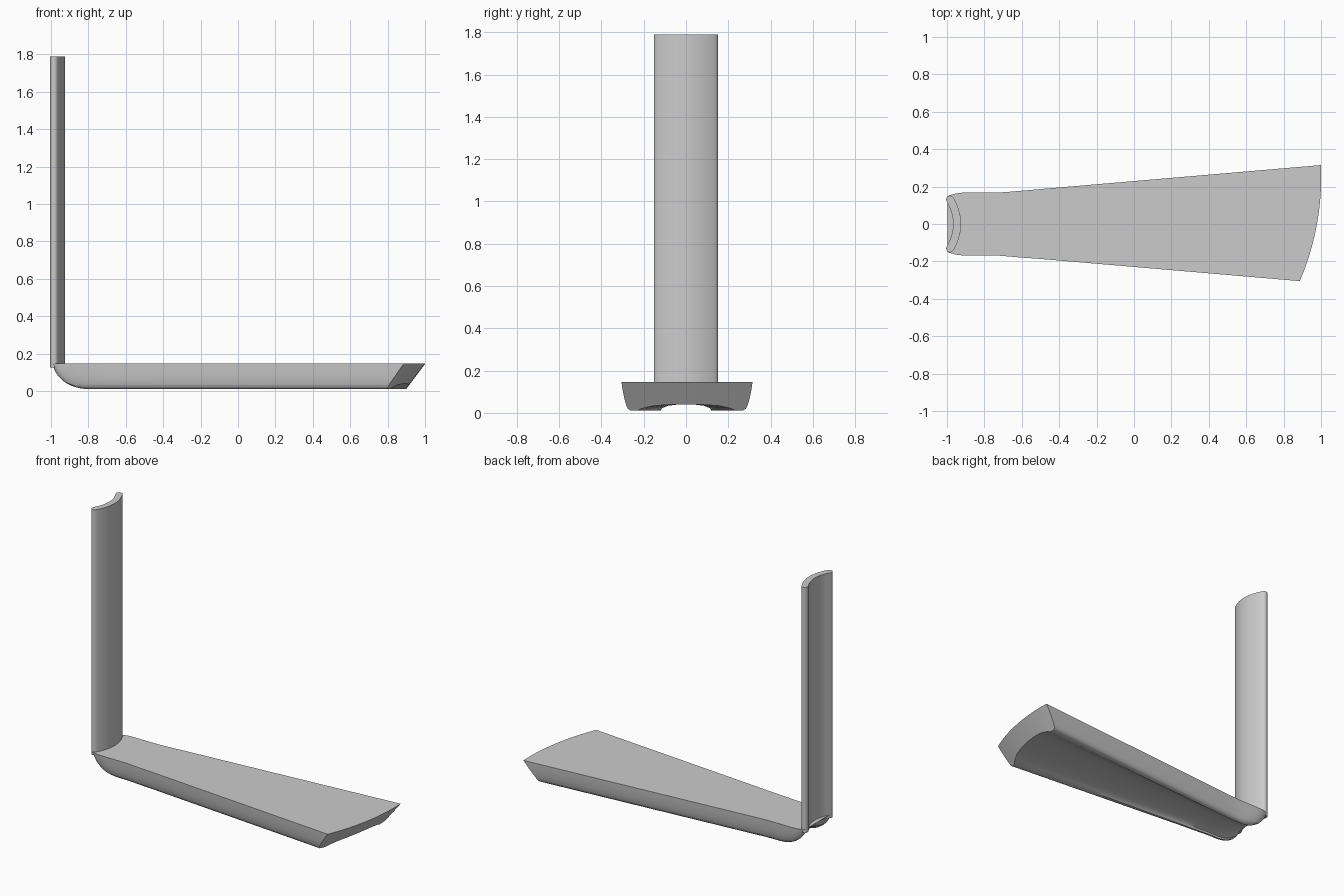
import bpy, bmesh, math

if "Cube" in bpy.data.objects:
    bpy.data.objects.remove(bpy.data.objects["Cube"])

TOP = 0.147


def make_object(name, rings):
    """Loft closed rings of points into a capped, smooth-shaded solid."""
    bm = bmesh.new()
    loops = [[bm.verts.new(p) for p in ring] for ring in rings]
    n = len(loops[0])
    for a, b in zip(loops, loops[1:]):
        for i in range(n):
            j = (i + 1) % n
            bm.faces.new((a[i], a[j], b[j], b[i]))
    caps = [bm.faces.new(loops[0][::-1]), bm.faces.new(loops[-1])]
    bmesh.ops.triangulate(bm, faces=caps)
    bmesh.ops.recalc_face_normals(bm, faces=bm.faces)
    mesh = bpy.data.meshes.new(name)
    bm.to_mesh(mesh)
    bm.free()
    obj = bpy.data.objects.new(name, mesh)
    bpy.context.collection.objects.link(obj)
    bpy.context.view_layer.objects.active = obj
    obj.select_set(True)
    bpy.ops.object.shade_smooth_by_angle(angle=math.radians(35))
    obj.select_set(False)


# Upright: crescent section with rounded tips, hollow side facing -x
def crescent(z):
    def offset(y, d):
        slope = -2 * 2.2 * y
        k = math.hypot(1, slope)
        return (-0.946 - 2.2 * y * y + d / k, y - d * slope / k, z)
    r, yt = 0.021, 0.131
    ys = [yt * (i / 10 - 1) for i in range(21)]
    pts = [offset(y, r) for y in ys]
    cx, cy = -0.946 - 2.2 * yt * yt, yt
    tilt = math.atan(2 * 2.2 * yt)
    arc = [math.radians(30 * k) for k in range(1, 6)]
    pts += [(cx + r * math.cos(a + tilt), cy + r * math.sin(a + tilt), z) for a in arc]
    pts += [offset(y, -r) for y in reversed(ys)]
    pts += [(cx + r * math.cos(a + tilt), -cy - r * math.sin(a + tilt), z) for a in reversed(arc)]
    return pts


make_object("upright", [crescent(0.125), crescent(1.79)])


# Foot: flat top, rounded sides and a hollow channel underneath
def half_width(x):
    s = max(0.0, min(1.0, (x + 1) / 0.1))
    return max(0.168 - 0.02 * (1 - s) ** 2, 0.2295 + 0.0855 * x)


def foot_section(d):
    """Ring at distance d from the heel; heel rounds upward, toe is slanted."""
    t = d / 1.97
    h = 1.0 if d >= 0.2 else max(0.08, math.sqrt(1 - (1 - d / 0.2) ** 2))
    w0 = half_width(-0.995 + d)
    side = [(w0, TOP), (w0 - 0.003, 0.11), (w0 - 0.009, 0.07),
            (w0 - 0.016, 0.038), (w0 - 0.024, 0.02), (w0 - 0.036, 0.012),
            (w0 * 0.83 - 0.02, 0.011), (w0 * 0.68, 0.022), (w0 * 0.5, 0.034), (w0 * 0.25, 0.039)]
    top = [(w0 * k / 8, TOP) for k in range(-7, 8)]
    profile = side + [(0, 0.04)] + [(-y, z) for y, z in reversed(side)] + top
    ring = []
    for y, z in profile:
        u = y / w0
        ye = u * 0.315
        left = -0.996 + 0.03 * (1 - u * u)
        right = 0.978 + 0.18 * ye - 0.35 * ye * ye - 0.75 * (TOP - z)
        x = left + (right - left) * t
        z = TOP - (TOP - z) * h
        # keep the plan outline straight even where the toe is skewed
        y *= half_width(x) / w0 if d > 0.4 else 1
        ring.append((x, y, z))
    return ring


stations = [0.2 * (1 - math.cos(math.pi / 2 * i / 12)) for i in range(12)]
stations += [0.2, 0.25, 0.3, 0.4] + [0.4 + 1.57 * i / 16 for i in range(1, 17)]
make_object("foot", [foot_section(d) for d in stations])
